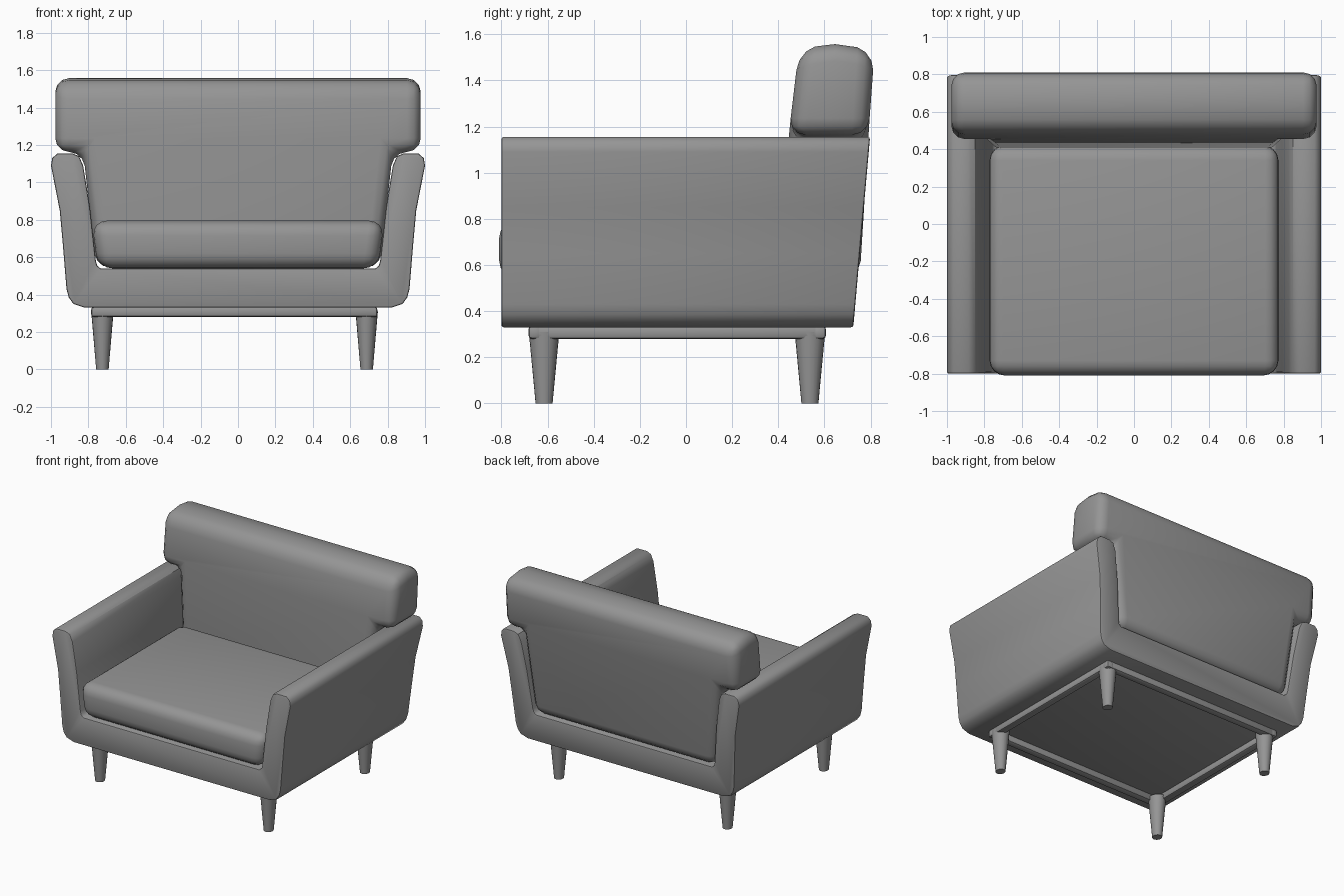
import bpy, bmesh, math

if "Cube" in bpy.data.objects:
    bpy.data.objects.remove(bpy.data.objects["Cube"])

grey = bpy.data.materials.new("dark_grey")
grey.diffuse_color = (0.3, 0.3, 0.3, 1)
grey.use_nodes = True
grey.node_tree.nodes["Principled BSDF"].inputs["Base Color"].default_value = grey.diffuse_color


def finish(bm, name, angle=40):
    bmesh.ops.recalc_face_normals(bm, faces=bm.faces)
    mesh = bpy.data.meshes.new(name)
    bm.to_mesh(mesh)
    bm.free()
    mesh.materials.append(grey)
    ob = bpy.data.objects.new(name, mesh)
    bpy.context.collection.objects.link(ob)
    bpy.ops.object.select_all(action='DESELECT')
    ob.select_set(True)
    bpy.context.view_layer.objects.active = ob
    bpy.ops.object.shade_smooth_by_angle(angle=math.radians(angle))
    return ob


def prism(half, front, back, bevel, segs, rim_only=False):
    """Mirror a half outline in xz and extrude it between two sloped y limits."""
    outline = half + [(-x, z) for x, z in reversed(half)]
    bm = bmesh.new()
    f = [bm.verts.new((x, front(z), z)) for x, z in outline]
    b = [bm.verts.new((x, back(z), z)) for x, z in outline]
    caps = [bm.faces.new(f), bm.faces.new(b[::-1])]
    n = len(outline)
    for i in range(n):
        j = (i + 1) % n
        bm.faces.new((f[i], b[i], b[j], f[j]))
    bmesh.ops.recalc_face_normals(bm, faces=bm.faces)
    edges = {e for c in caps for e in c.edges} if rim_only else bm.edges
    bmesh.ops.bevel(bm, geom=list(edges), offset=bevel, segments=segs,
                    profile=0.5, affect='EDGES', clamp_overlap=False)
    return bm


def box(name, x0, x1, y0, y1, z0, z1, bevel):
    bm = bmesh.new()
    bmesh.ops.create_cube(bm, size=1)
    for v in bm.verts:
        v.co = ((x0 + x1) / 2 + v.co.x * (x1 - x0),
                (y0 + y1) / 2 + v.co.y * (y1 - y0),
                (z0 + z1) / 2 + v.co.z * (z1 - z0))
    bmesh.ops.bevel(bm, geom=list(bm.edges), offset=bevel, segments=2,
                    profile=0.5, affect='EDGES')
    return finish(bm, name)


# U-shaped shell: floor and both arms, back end leaning outwards
shell = [(0.82, 0.33), (0.88, 0.35), (0.905, 0.385), (0.917, 0.43),
         (0.935, 0.65), (0.953, 0.85), (1.0, 1.09), (0.993, 1.13), (0.965, 1.155),
         (0.885, 1.155), (0.85, 1.14), (0.828, 1.09), (0.792, 0.87),
         (0.76, 0.58), (0.753, 0.555), (0.735, 0.54)]
finish(prism(shell, lambda z: -0.8, lambda z: 0.725 + 0.088 * (z - 0.33),
             0.01, 2, rim_only=True), "arm_shell")

# T-shaped back cushion whose top roll overhangs the arms
back = [(0.758, 0.545), (0.828, 1.163), (0.977, 1.163), (0.977, 1.557)]
bm = prism(back, lambda z: 0.39 + 0.1 * (z - 0.6),
           lambda z: 0.755 + 0.062 * (z - 0.58), 0.073, 3)
# crown the top of the roll
bmesh.ops.bisect_plane(bm, geom=bm.verts[:] + bm.edges[:] + bm.faces[:],
                       plane_co=(0, 0.645, 0), plane_no=(0, 1, 0))
for v in bm.verts:
    if v.co.z > 1.45:
        v.co.z -= 0.024 * ((v.co.y - 0.645) / 0.13) ** 2
finish(bm, "back_cushion")

# Seat cushion
seat = [(0.75, 0.54), (0.782, 0.795)]
finish(prism(seat, lambda z: -0.81, lambda z: 0.42, 0.08, 4), "seat_cushion")

# Base frame of four rails
X0, X1, Y0, Y1, W, Z0, Z1 = -0.785, 0.745, -0.683, 0.607, 0.06, 0.28, 0.335
box("front_rail", X0, X1, Y0, Y0 + W, Z0, Z1, 0.015)
box("back_rail", X0, X1, Y1 - W, Y1, Z0, Z1, 0.015)
box("left_rail", X0, X0 + W, Y0, Y1, Z0, Z1, 0.015)
box("right_rail", X1 - W, X1, Y0, Y1, Z0, Z1, 0.015)

# Tapered legs
for side, x in (("left", -0.725), ("right", 0.688)):
    for end, y in (("front", -0.615), ("back", 0.537)):
        bm = bmesh.new()
        bmesh.ops.create_cone(bm, cap_ends=True, segments=20,
                              radius1=0.035, radius2=0.063, depth=0.31)
        for v in bm.verts:
            v.co = (x + v.co.x * 0.95, y + v.co.y * 1.05, v.co.z + 0.155)
        finish(bm, f"{end}_{side}_leg")
